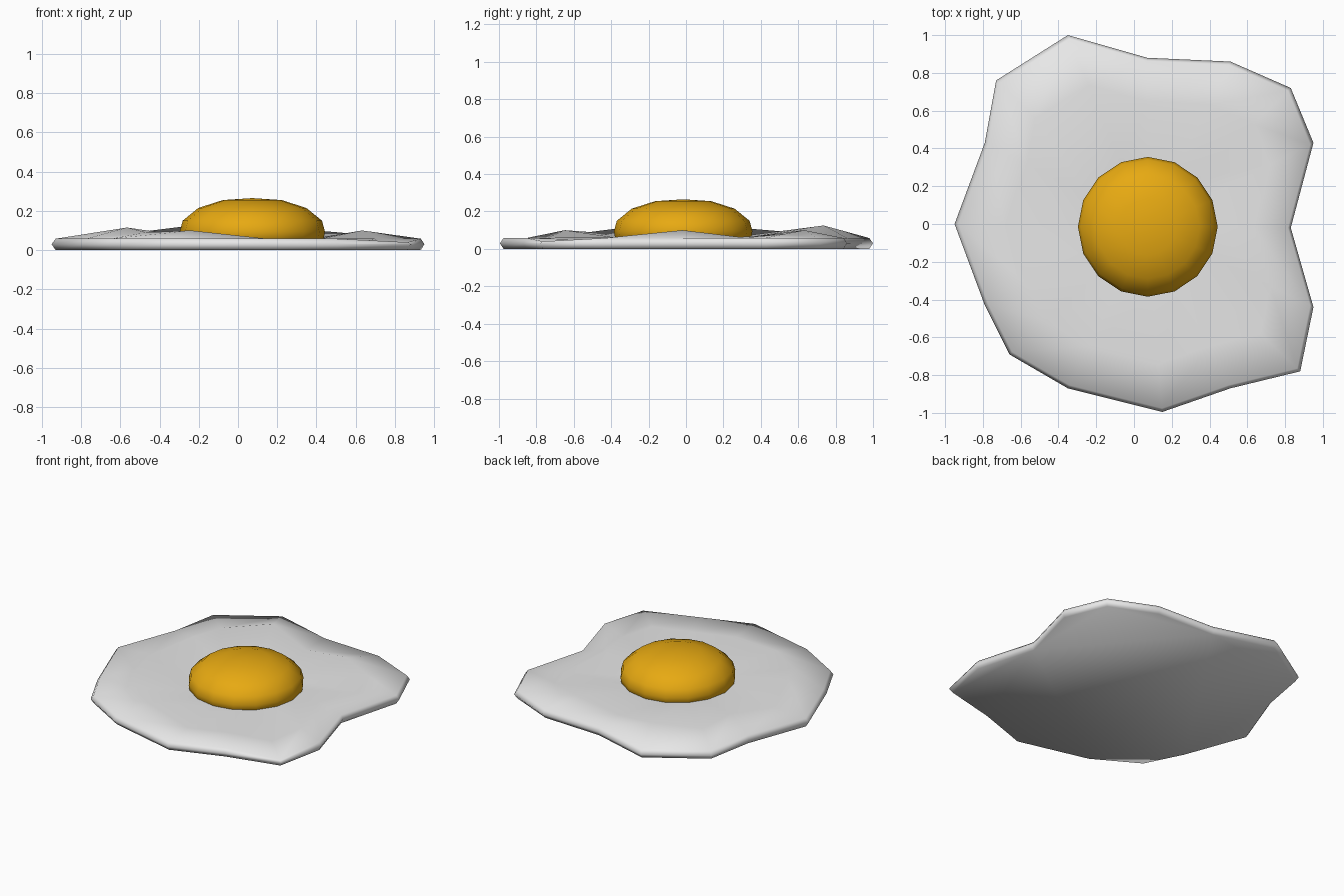
import bpy, bmesh, math

if "Cube" in bpy.data.objects:
    bpy.data.objects.remove(bpy.data.objects["Cube"])

def material(name, rgb):
    m = bpy.data.materials.new(name)
    m.diffuse_color = (*rgb, 1)
    m.use_nodes = True
    m.node_tree.nodes["Principled BSDF"].inputs["Base Color"].default_value = m.diffuse_color
    return m

def loft(name, rings, mat, cap_top=True):
    """Skin a stack of equal-length point rings and close both ends."""
    bm = bmesh.new()
    loops = [[bm.verts.new(p) for p in ring] for ring in rings]
    n = len(loops[0])
    for a, b in zip(loops, loops[1:]):
        for i in range(n):
            j = (i + 1) % n
            bm.faces.new((a[i], a[j], b[j], b[i]))
    bm.faces.new(loops[0][::-1])
    top = loops[-1]
    c = [sum(v.co[k] for v in top) / n for k in range(3)]
    c[2] = rings[-1][0][2] + (0.01 if cap_top else 0)
    tip = bm.verts.new(c)
    for i in range(n):
        bm.faces.new((top[i], top[(i + 1) % n], tip))
    bmesh.ops.recalc_face_normals(bm, faces=bm.faces)
    me = bpy.data.meshes.new(name)
    bm.to_mesh(me)
    bm.free()
    me.materials.append(mat)
    ob = bpy.data.objects.new(name, me)
    bpy.context.collection.objects.link(ob)
    for p in me.polygons:
        p.use_smooth = True
    return ob

white = material("egg_white", (0.8, 0.8, 0.8))
yellow = material("yolk_yellow", (0.8, 0.4, 0.006))
CX, CY = 0.073, -0.015

# Egg white: wavy outline (x, y) with the height of the ripple just inside it
outline = [(.83, -.02, .10), (.95, .43, .06), (.83, .72, .08), (.51, .86, .10),
           (.07, .88, .06), (-.35, 1.0, .125), (-.73, .76, .09), (-.79, .43, .11),
           (-.95, 0, .07), (-.79, -.43, .115), (-.66, -.69, .09), (-.35, -.87, .10),
           (.15, -.995, .06), (.51, -.87, .06), (.88, -.78, .05), (.95, -.44, .06)]

def ring(scale, z=None):
    return [(CX + (x - CX) * scale, CY + (y - CY) * scale, h if z is None else z)
            for x, y, h in outline]

inner = [(CX + .36 * math.cos(math.atan2(y - CY, x - CX)),
          CY + .36 * math.sin(math.atan2(y - CY, x - CX)), .06) for x, y, h in outline]
rim_top = [(x, y, .03 if h < .055 else .058) for x, y, _ in ring(.98) for h in [1]]
rim_top[14] = (*rim_top[14][:2], .04)
loft("egg_white", [ring(.98, 0), ring(1, .03), rim_top, ring(.74), inner], white, False)

# Yolk: sixteen-sided flattened dome (radius, height)
profile = [(.36, .03), (.37, .095), (.355, .15), (.275, .215), (.15, .255)]
yolk_rings = [[(CX + r * math.cos(i * math.tau / 16), CY + r * math.sin(i * math.tau / 16), z)
               for i in range(16)] for r, z in profile]
loft("yolk", yolk_rings, yellow)
